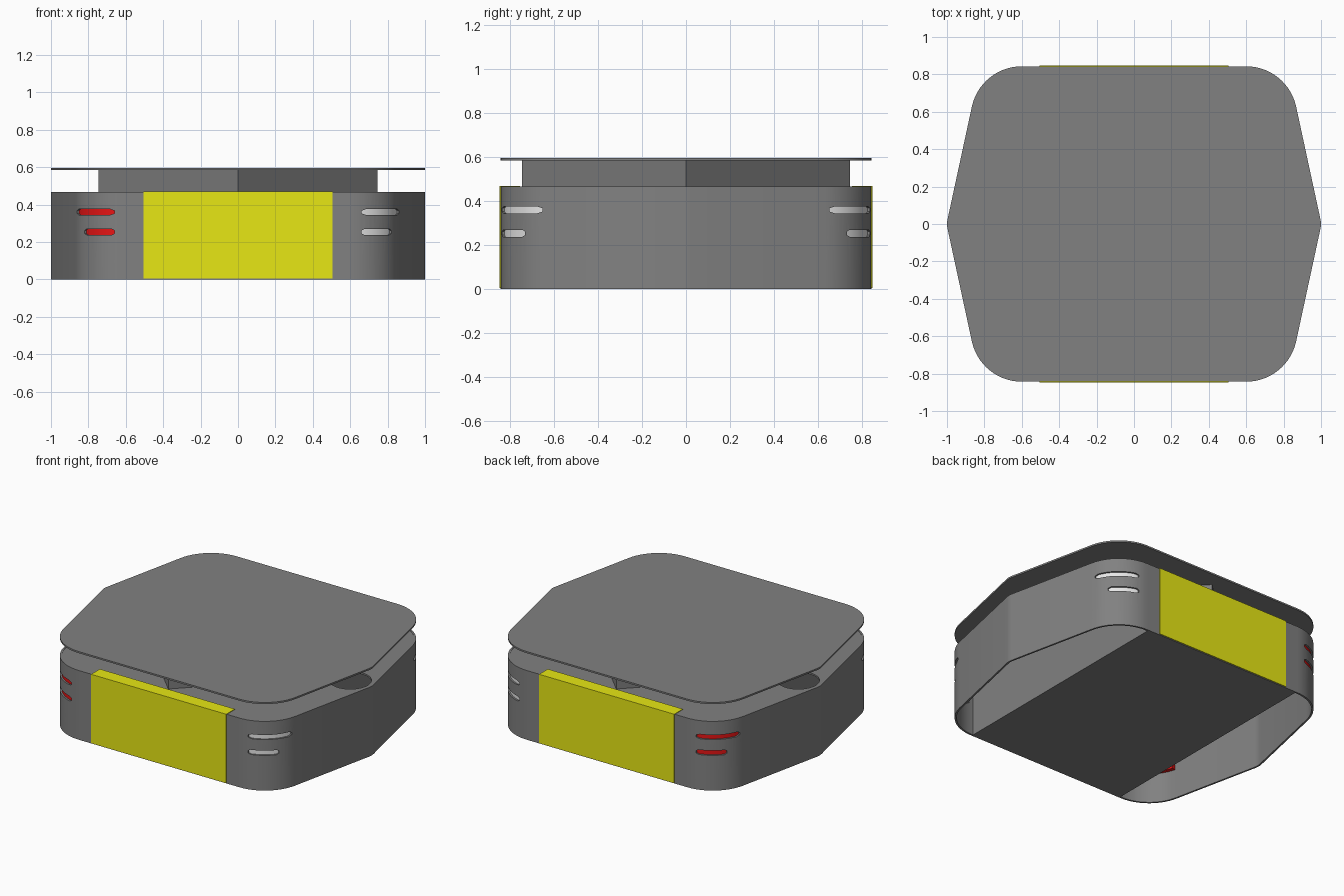
import bpy, bmesh, math

if "Cube" in bpy.data.objects:
    bpy.data.objects.remove(bpy.data.objects["Cube"])

CX, CY, R = 0.6, 0.57, 0.273      # corner arc centre and radius
A0 = math.radians(12.3)           # arc start, where the slanted side begins


def material(name, rgb):
    m = bpy.data.materials.new(name)
    m.use_nodes = True
    m.diffuse_color = (*rgb, 1)
    m.node_tree.nodes["Principled BSDF"].inputs["Base Color"].default_value = (*rgb, 1)
    return m


GREY = material("body_grey", (0.22, 0.22, 0.22))
YELLOW = material("bumper_yellow", (0.9, 0.9, 0.008))
RED = material("light_red", (0.9, 0.008, 0.008))
WHITE = material("light_white", (0.85, 0.85, 0.85))


def finish(bm, name, mat, smooth=False):
    bmesh.ops.recalc_face_normals(bm, faces=bm.faces)
    me = bpy.data.meshes.new(name)
    bm.to_mesh(me)
    bm.free()
    me.materials.append(mat)
    ob = bpy.data.objects.new(name, me)
    bpy.context.collection.objects.link(ob)
    if smooth:
        shade(ob)
    return ob


def shade(ob):
    bpy.ops.object.select_all(action='DESELECT')
    ob.select_set(True)
    bpy.context.view_layer.objects.active = ob
    bpy.ops.object.shade_smooth_by_angle(angle=math.radians(25))


def outline(inset=0.0, steps=14):
    """Six-sided plan with four rounded corners, counter-clockwise."""
    r = R - inset
    quarter = [(0.998 - inset, 0.02)]
    for i in range(steps + 1):
        a = A0 + (math.pi / 2 - A0) * i / steps
        quarter.append((CX + r * math.cos(a), CY + r * math.sin(a)))
    half = [(1 - inset, 0)] + quarter + [(-x, y) for x, y in reversed(quarter)]
    return half + [(-x, -y) for x, y in half]


def prism(bm, bottom, top):
    """Closed solid between two matching loops of 3D points."""
    lo = [bm.verts.new(p) for p in bottom]
    hi = [bm.verts.new(p) for p in top]
    n = len(lo)
    for i in range(n):
        j = (i + 1) % n
        bm.faces.new((lo[i], lo[j], hi[j], hi[i]))
    bm.faces.new(lo[::-1])
    bm.faces.new(hi)


def slab(name, pts, z0, z1, mat, smooth=False):
    bm = bmesh.new()
    prism(bm, [(x, y, z0) for x, y in pts], [(x, y, z1) for x, y in pts])
    return finish(bm, name, mat, smooth)


def box(name, x, y0, y1, z0, z1, mat):
    return slab(name, [(-x, y0), (x, y0), (x, y1), (-x, y1)], z0, z1, mat)


def wall(name, z0, z1, thick, mat):
    bm = bmesh.new()
    loops = [[bm.verts.new((x, y, z)) for x, y in outline(t)]
             for t, z in ((0, z0), (0, z1), (thick, z1), (thick, z0))]
    n = len(loops[0])
    for k in range(4):
        a, b = loops[k], loops[(k + 1) % 4]
        for i in range(n):
            j = (i + 1) % n
            bm.faces.new((a[i], a[j], b[j], b[i]))
    return finish(bm, name, mat)


def arc_point(sx, sy, r, angle, z):
    return (sx * (CX + r * math.cos(angle)), sy * (CY + r * math.sin(angle)), z)


def arc_block(bm, sx, sy, a0, a1, z0, z1, r0, r1, steps=12):
    """Curved block following a corner, made of matching cross-sections."""
    rings = []
    for i in range(steps + 1):
        a = math.radians(a0 + (a1 - a0) * i / steps)
        # pinch the two end sections so the block has rounded ends
        mid, half = (z0 + z1) / 2, (z1 - z0) / 2
        k = 0.5 if i in (0, steps) and z1 - z0 < 0.1 else 1
        rings.append([bm.verts.new(arc_point(sx, sy, r, a, mid + s * half * k))
                      for r, s in ((r0, -1), (r1, -1), (r1, 1), (r0, 1))])
    for a, b in zip(rings, rings[1:]):
        for i in range(4):
            j = (i + 1) % 4
            bm.faces.new((a[i], a[j], b[j], b[i]))
    bm.faces.new(rings[0][::-1])
    bm.faces.new(rings[-1])


def cut(target, cutter):
    """Subtract the cutter, bake the result and drop the cutter."""
    cutter.hide_render = True
    mod = target.modifiers.new("cut", 'BOOLEAN')
    mod.operation = 'DIFFERENCE'
    mod.solver = 'EXACT'
    mod.object = cutter
    dg = bpy.context.evaluated_depsgraph_get()
    me = bpy.data.meshes.new_from_object(target.evaluated_get(dg))
    target.modifiers.clear()
    target.data = me
    bpy.data.objects.remove(cutter)


CORNERS = [(sx, sy) for sx in (1, -1) for sy in (1, -1)]

# side wall with two light slots on each corner
side_wall = wall("side_wall", 0, 0.468, 0.012, GREY)
bm = bmesh.new()
for sx, sy in CORNERS:
    arc_block(bm, sx, sy, 17.8, 77, 0.345, 0.376, 0.24, 0.30)
    arc_block(bm, sx, sy, 36.3, 77, 0.238, 0.27, 0.24, 0.30)
cut(side_wall, finish(bm, "slot_cutter", GREY))
shade(side_wall)

# curved lamps behind the slots: red on one side, white on the other
for sx, sy in CORNERS:
    bm = bmesh.new()
    arc_block(bm, sx, sy, 13, 80, 0.2, 0.41, 0.235, 0.262)
    name = ("front" if sy < 0 else "back") + ("_left" if sx > 0 else "_right") + "_lamp"
    finish(bm, name, WHITE if sx > 0 else RED, True)

# deck closing the wall, with a round opening at each side point
deck = slab("deck", outline(0.008), 0.455, 0.466, GREY)
bm = bmesh.new()
for s in (1, -1):
    ring = [(s * 0.84 + 0.13 * math.cos(i * math.pi / 16), 0.13 * math.sin(i * math.pi / 16))
            for i in range(32)]
    prism(bm, [(x, y, 0.4) for x, y in ring], [(x, y, 0.5) for x, y in ring])
cut(deck, finish(bm, "hole_cutter", GREY))

# inner body, bumpers, turned square support and top plate
box("inner_body", 0.59, -0.836, 0.836, 0, 0.455, GREY)
box("front_bumper", 0.505, -0.848, -0.755, 0.005, 0.47, YELLOW)
box("back_bumper", 0.505, 0.755, 0.848, 0.005, 0.47, YELLOW)
D = 0.745
slab("square_support", [(D, 0), (0, D), (-D, 0), (0, -D)], 0.46, 0.587, GREY)
slab("top_plate", outline(), 0.585, 0.596, GREY, True)
